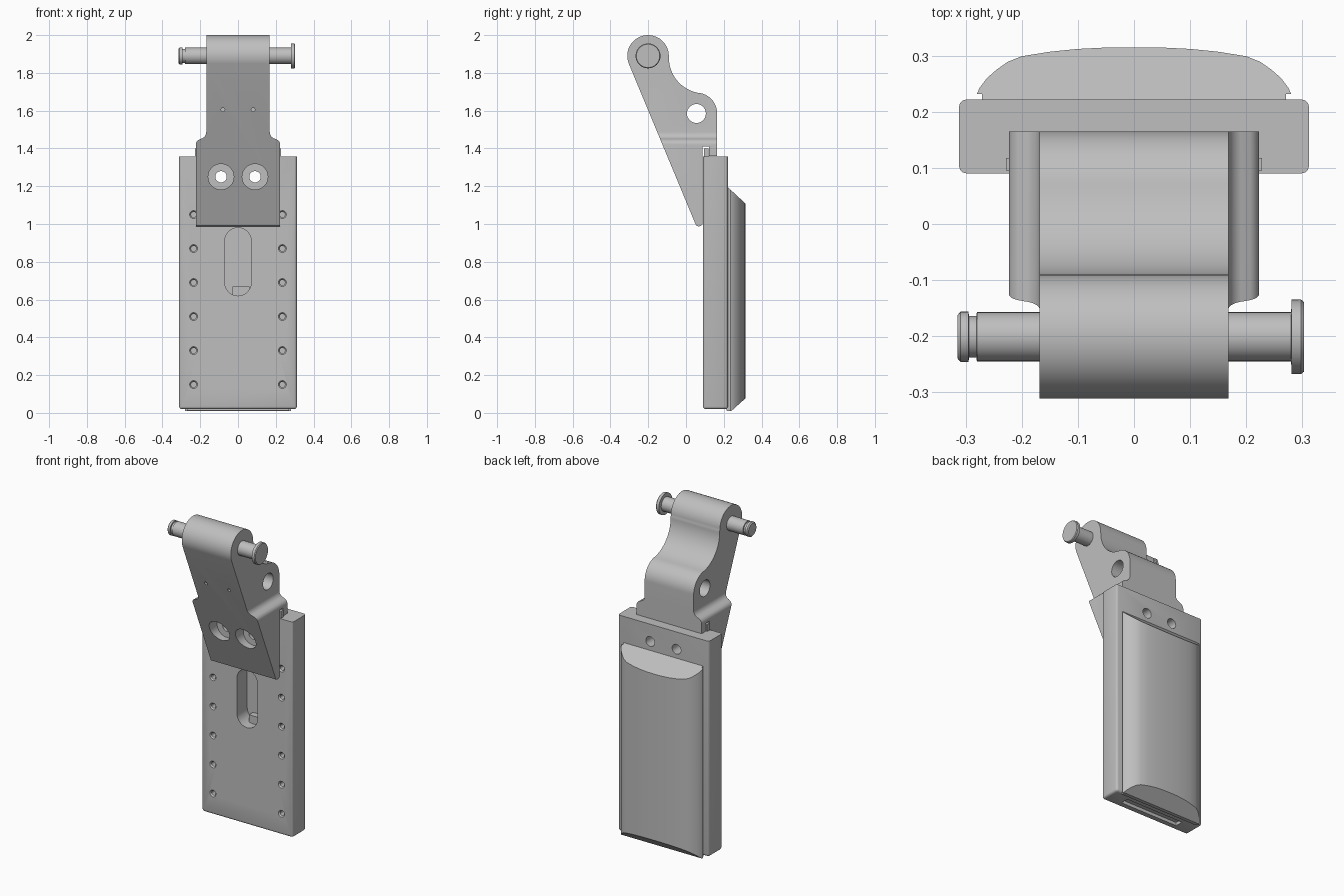
import bpy, bmesh
from math import cos, sin, radians, pi

if "Cube" in bpy.data.objects:
    bpy.data.objects.remove(bpy.data.objects["Cube"], do_unlink=True)

steel = bpy.data.materials.new("grey metal")
steel.use_nodes = True
steel.diffuse_color = (0.52, 0.52, 0.52, 1)
steel.node_tree.nodes["Principled BSDF"].inputs["Base Color"].default_value = (0.52, 0.52, 0.52, 1)


def arc(cx, cy, r, start, end, n=16):
    """Points along an arc, angles in degrees."""
    angles = [radians(start + (end - start) * i / n) for i in range(n + 1)]
    return [(cx + r * cos(a), cy + r * sin(a)) for a in angles]


def circle(cx, cy, r, n=32):
    return arc(cx, cy, r, 0, 360, n)[:-1]


def place(axis, u, v, w):
    """Outline (u, v) at distance w along the axis."""
    return {"x": (w, u, v), "y": (u, w, v), "z": (u, v, w)}[axis]


def finish(name, bm):
    bmesh.ops.recalc_face_normals(bm, faces=bm.faces)
    mesh = bpy.data.meshes.new(name)
    bm.to_mesh(mesh)
    bm.free()
    mesh.materials.append(steel)
    obj = bpy.data.objects.new(name, mesh)
    bpy.context.collection.objects.link(obj)
    return obj


def loft(name, axis, sections):
    """Join matching outlines, each given as (distance, points)."""
    bm = bmesh.new()
    rings = [[bm.verts.new(place(axis, u, v, w)) for u, v in pts] for w, pts in sections]
    count = len(rings[0])
    for a, b in zip(rings, rings[1:]):
        for i in range(count):
            j = (i + 1) % count
            bm.faces.new((a[i], a[j], b[j], b[i]))
    bm.faces.new(rings[0])
    bm.faces.new(rings[-1])
    return finish(name, bm)


def prism(name, axis, pts, lo, hi):
    return loft(name, axis, [(lo, pts), (hi, pts)])


def box(name, x0, x1, y0, y1, z0, z1):
    return prism(name, "z", [(x0, y0), (x1, y0), (x1, y1), (x0, y1)], z0, z1)


def activate(obj):
    bpy.ops.object.select_all(action="DESELECT")
    obj.select_set(True)
    bpy.context.view_layer.objects.active = obj


def combine(obj, tool, operation="DIFFERENCE"):
    mod = obj.modifiers.new("cut", "BOOLEAN")
    mod.operation = operation
    mod.solver = "EXACT"
    mod.object = tool
    activate(obj)
    bpy.ops.object.modifier_apply(modifier=mod.name)
    bpy.data.objects.remove(tool, do_unlink=True)


def drill(obj, axis, u, v, r, lo, hi):
    combine(obj, prism("drill", axis, circle(u, v, r), lo, hi))


def smooth(obj):
    activate(obj)
    bpy.ops.object.shade_smooth_by_angle(angle=radians(30))


# Hinge bracket: side outline trimmed by the shouldered front outline
side = arc(0.055, 1.585, 0.11, 0, 81.6, 14)
side += arc(0.0985, 1.88, 0.189, 261.6, 178, 18)
side += arc(-0.201, 1.89, 0.11, -1, 202, 32)
side += [(0.048, 1.005), (0.053, 0.993), (0.065, 0.987), (0.08, 0.99), (0.088, 1.0),
         (0.088, 1.41), (0.122, 1.41), (0.122, 1.36), (0.165, 1.36)]
bracket = prism("hinge_bracket", "x", side, -0.223, 0.223)
half = [(0.223, 0.9)] + arc(0.193, 1.42, 0.03, 0, 75, 6) + arc(0.205, 1.487, 0.037, 260, 180, 6)
half += [(0.168, 2.1)]
front = half + [(-x, z) for x, z in reversed(half)]
combine(bracket, prism("front_outline", "y", front, -0.5, 0.5), "INTERSECT")
drill(bracket, "x", 0.055, 1.585, 0.05, -0.5, 0.5)
for sx in (-1, 1):
    drill(bracket, "y", sx * 0.09, 1.25, 0.068, -0.5, 0.02)
    drill(bracket, "y", sx * 0.09, 1.25, 0.03, -0.1, 0.2)
    drill(bracket, "y", sx * 0.08, 1.605, 0.01, -0.5, -0.15)
smooth(bracket)

# Back plate with softened edges everywhere but the top
plate = box("back_plate", -0.312, 0.312, 0.09, 0.222, 0.02, 1.357)
bm = bmesh.new()
bm.from_mesh(plate.data)
edges = [e for e in bm.edges if min(v.co.z for v in e.verts) < 0.1]
bmesh.ops.bevel(bm, geom=edges, offset=0.014, segments=3, profile=0.5, affect="EDGES")
bm.to_mesh(plate.data)
bm.free()

# Slot, screw holes and the rows of rivet holes
slot = arc(0, 0.91, 0.07, 0, 180) + arc(0, 0.69, 0.07, 180, 360)
combine(plate, prism("slot", "y", slot, 0, 0.19))
combine(plate, box("bottom_slot", -0.2, 0.2, 0.13, 0.18, -0.1, 0.04))
for sx in (-1, 1):
    drill(plate, "y", sx * 0.09, 1.25, 0.03, 0, 0.4)
    for row in range(6):
        x, z = sx * 0.235, 0.15 + 0.18 * row
        drill(plate, "y", x, z, 0.014, 0, 0.14)
        rim = loft("rim", "y", [(0.08, circle(x, z, 0.03)), (0.1, circle(x, z, 0.012))])
        combine(plate, rim)
smooth(plate)

# Small stop inside the slot and locating rib on the plate top
box("slot_stop", -0.03, 0.06, 0.15, 0.195, 0.62, 0.67)
box("locating_rib", -0.228, 0.228, 0.095, 0.118, 1.34, 1.4)

# Domed pad with sloping ends, on a narrow seat
dome = [(0.28, 0.232), (0.275, 0.243), (0.262, 0.26), (0.245, 0.275), (0.225, 0.289),
        (0.2, 0.299), (0.15, 0.307), (0.1, 0.312), (0.05, 0.3145)]
dome += [(0, 0.315)] + [(-x, y) for x, y in reversed(dome)]
dome += [(-0.271, 0.232), (-0.271, 0.215), (0.271, 0.215), (0.271, 0.232)]
pad = prism("domed_pad", "z", dome, -0.1, 1.4)
ends = [(0.2, 0.015), (0.222, 0.01), (0.24, 0.01), (0.318, 0.08), (0.318, 1.105), (0.2, 1.215)]
combine(pad, prism("pad_ends", "x", ends, -0.5, 0.5), "INTERSECT")
smooth(pad)

# Hinge pin with a head at one end and a retaining groove at the other
steps = [(-0.315, 0.038), (-0.309, 0.045), (-0.295, 0.045), (-0.294, 0.037), (-0.281, 0.037),
         (-0.28, 0.044), (0.28, 0.044), (0.281, 0.066), (0.298, 0.066), (0.303, 0.062)]
pin = loft("hinge_pin", "x", [(x, circle(-0.201, 1.89, r)) for x, r in steps])
smooth(pin)
